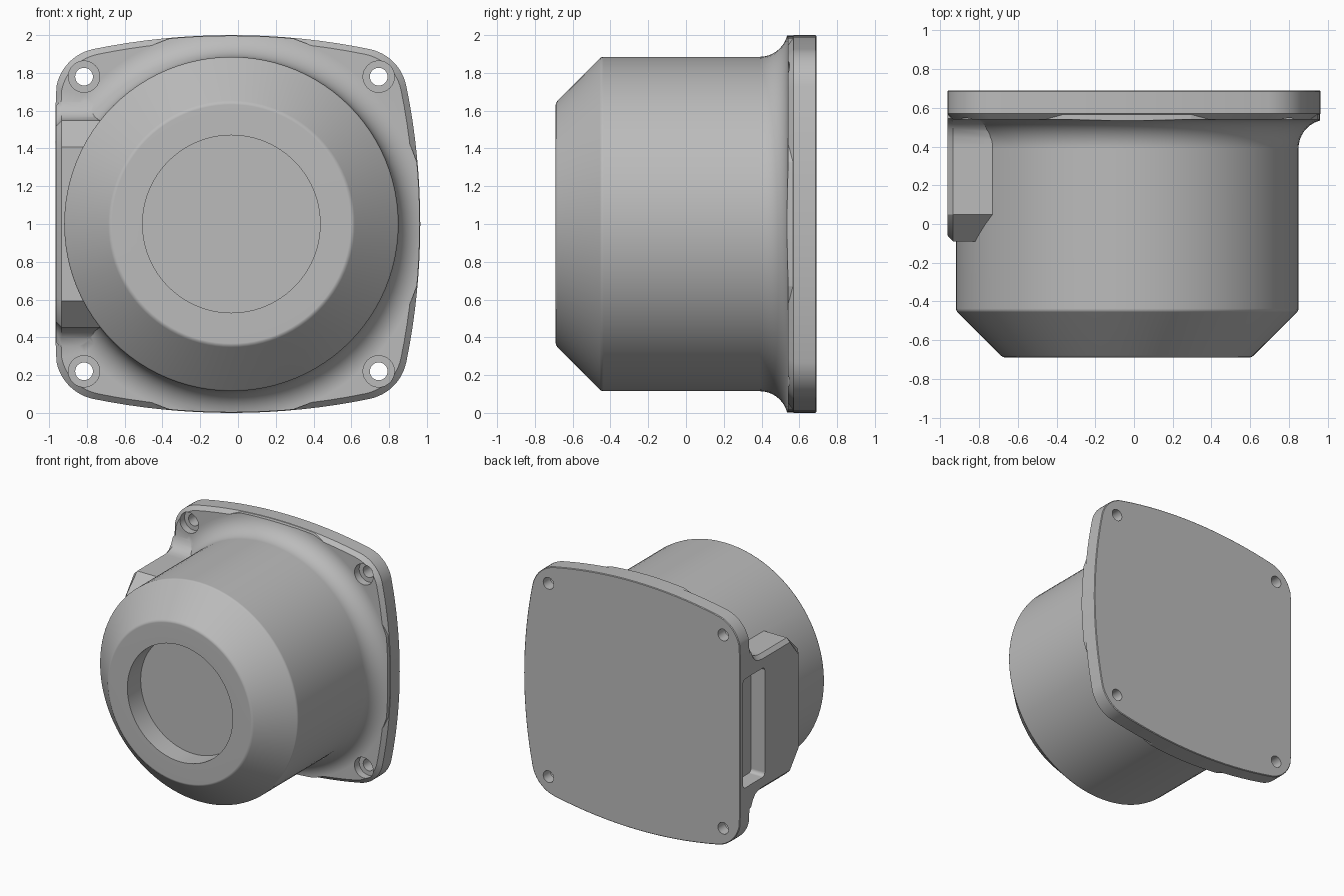
import bpy, bmesh, math
from math import sin, cos, pi, radians

cube = bpy.data.objects.get("Cube")
if cube:
    bpy.data.objects.remove(cube, do_unlink=True)

CX, CZ = -0.035, 1.0          # axis of the round housing

grey = bpy.data.materials.new("Housing grey")
grey.use_nodes = True
grey.diffuse_color = (0.5, 0.5, 0.5, 1)
bsdf = grey.node_tree.nodes["Principled BSDF"]
bsdf.inputs["Base Color"].default_value = (0.5, 0.5, 0.5, 1)
bsdf.inputs["Roughness"].default_value = 0.6


def loft(name, rings):
    """Closed solid through rings of 3D points with equal counts."""
    bm = bmesh.new()
    loops = [[bm.verts.new(p) for p in ring] for ring in rings]
    n = len(loops[0])
    for a, b in zip(loops, loops[1:]):
        for i in range(n):
            j = (i + 1) % n
            bm.faces.new((a[i], a[j], b[j], b[i]))
    bm.faces.new(loops[0])
    bm.faces.new(loops[-1])
    bmesh.ops.recalc_face_normals(bm, faces=bm.faces)
    mesh = bpy.data.meshes.new(name)
    bm.to_mesh(mesh)
    bm.free()
    mesh.materials.append(grey)
    ob = bpy.data.objects.new(name, mesh)
    bpy.context.collection.objects.link(ob)
    return ob


def circle(r, y, x=CX, z=CZ, n=96):
    return [(x + r * cos(2 * pi * i / n), y, z + r * sin(2 * pi * i / n)) for i in range(n)]


def activate(ob):
    bpy.ops.object.select_all(action='DESELECT')
    ob.select_set(True)
    bpy.context.view_layer.objects.active = ob


def combine(ob, other, operation):
    """Apply a boolean and remove the second object."""
    activate(ob)
    mod = ob.modifiers.new("Boolean", 'BOOLEAN')
    mod.object, mod.operation, mod.solver = other, operation, 'EXACT'
    bpy.ops.object.modifier_apply(modifier=mod.name)
    bpy.data.objects.remove(other, do_unlink=True)


# Flange outline: four bowed sides, rounded corners, flattened on one side
def flange_outline():
    bow, corner, c = 3.65, 0.25, 0.681
    a = math.atan2(c, c + bow - 1)
    quarter = [(1 - bow + bow * cos(t), bow * sin(t))
               for t in (a * (2 * i / 16 - 1) for i in range(16))]
    quarter += [(c + corner * cos(t), c + corner * sin(t))
                for t in (a + (pi / 2 - 2 * a) * i / 12 for i in range(12))]
    pts = []
    for k in range(4):
        s, co = round(sin(k * pi / 2)), round(cos(k * pi / 2))
        pts += [(x * co - z * s, x * s + z * co) for x, z in quarter]
    return [(max(x, -0.93), z) for x, z in pts]


OUTLINE = flange_outline()


def flange_ring(y, scale=1.0):
    return [(CX + x * scale, y, CZ + z * scale) for x, z in OUTLINE]


# Round body: recess, front rim, cone, barrel and flared foot
profile = [(0.47, -0.52), (0.47, -0.69), (0.632, -0.69), (0.643, -0.687),
           (0.653, -0.68), (0.878, -0.455), (0.883, -0.447), (0.885, -0.437)]
R = 0.15
profile += [(0.885 + R - R * cos(t), 0.39 + R * sin(t))
            for t in (radians(9 * i) for i in range(11))]
profile.append((1.035, 0.60))
housing = loft("housing", [circle(r, y) for r, y in profile])
clip = loft("clip", [flange_ring(-1, 0.997), flange_ring(0.61, 0.997)])
combine(housing, clip, 'INTERSECT')

# Flange with chamfered front lip
flange = loft("flange", [flange_ring(0.54, 0.97), flange_ring(0.57),
                         flange_ring(0.685), flange_ring(0.69, 0.995)])
combine(housing, flange, 'UNION')


# Connector box on the flat side, flaring into the flange
def box_ring(x, inset):
    h = 0.547 - inset
    half = [(-0.09 + inset, h - 0.14), (0.05, h), (0.40, h), (0.45, h + 0.006),
            (0.49, h + 0.022), (0.52, h + 0.055), (0.545, h + 0.11), (0.60, h + 0.11)]
    pts = half + [(y, -z) for y, z in reversed(half)]
    return [(x, y, CZ + z) for y, z in pts]


box = loft("connector_box", [box_ring(-0.963, 0.03), box_ring(-0.935, 0), box_ring(-0.5, 0)])
combine(housing, box, 'UNION')


# Connector slot with rounded corners
def slot_ring(x):
    pts, r = [], 0.03
    for k, (sy, sz) in enumerate([(1, 1), (-1, 1), (-1, -1), (1, -1)]):
        for i in range(5):
            t = pi / 2 * (k + i / 4)
            pts.append((x, 0.51 + sy * 0.11 + r * cos(t), CZ + sz * 0.41 + r * sin(t)))
    return pts


combine(housing, loft("slot_cutter", [slot_ring(-1.1), slot_ring(-0.84)]), 'DIFFERENCE')

# Counterbored screw holes in the corners
for sx in (-1, 1):
    for sz in (-1, 1):
        x, z = CX + sx * 0.78, CZ + sz * 0.78
        cutter = loft("hole_cutter", [circle(r, y, x, z, 32) for r, y in
                                      ((0.083, 0.35), (0.083, 0.60), (0.047, 0.60), (0.047, 0.8))])
        combine(housing, cutter, 'DIFFERENCE')

# Smooth shading with crisp edges
activate(housing)
bpy.ops.object.shade_smooth_by_angle(angle=radians(30))
weighted = housing.modifiers.new("Weighted Normal", 'WEIGHTED_NORMAL')
weighted.keep_sharp = True
